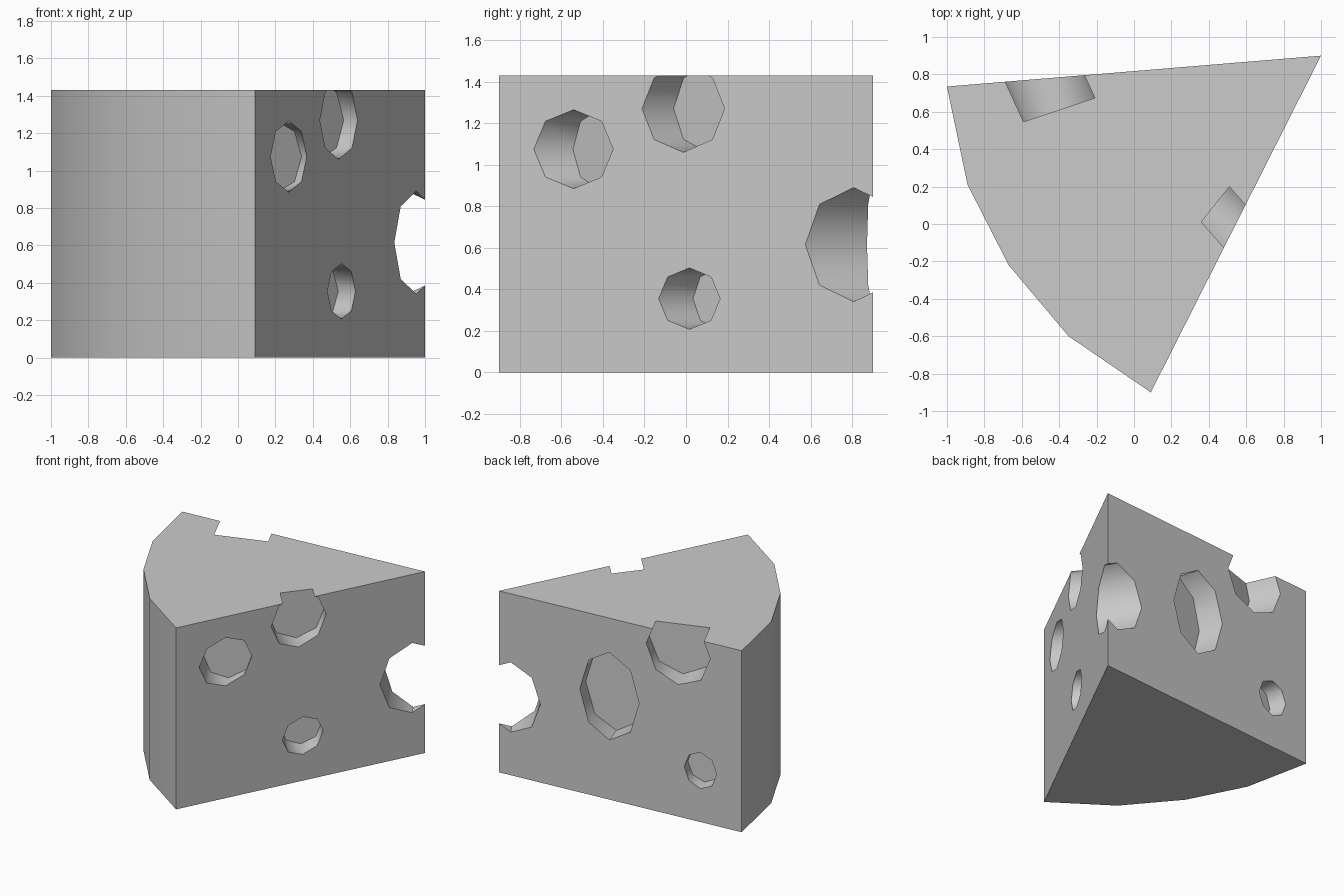
import bpy, bmesh, math
from mathutils import Vector

if "Cube" in bpy.data.objects:
    bpy.data.objects.remove(bpy.data.objects["Cube"])

HEIGHT = 1.43


def make_object(name, lower, upper):
    """Closed solid from two matching rings of points."""
    bm = bmesh.new()
    a = [bm.verts.new(p) for p in lower]
    b = [bm.verts.new(p) for p in upper]
    n = len(a)
    bm.faces.new(a)
    bm.faces.new(b[::-1])
    for i in range(n):
        j = (i + 1) % n
        bm.faces.new((a[i], b[i], b[j], a[j]))
    bmesh.ops.recalc_face_normals(bm, faces=bm.faces)
    mesh = bpy.data.meshes.new(name)
    bm.to_mesh(mesh)
    bm.free()
    obj = bpy.data.objects.new(name, mesh)
    bpy.context.collection.objects.link(obj)
    return obj


def hole(mouth, floor, side, z, ru, rz):
    """Eight-sided slanted cutter from a flat floor out through the mouth."""
    u = Vector((*side, 0)).normalized()
    base = Vector((*floor, z))
    out = (Vector((*mouth, z)) - base) * 1.9
    ring = []
    for i in range(8):
        t = i * math.pi / 4
        ring.append(base + u * ru * math.cos(t) + Vector((0, 0, rz * math.sin(t))))
    return make_object("hole_cutter", ring, [p + out for p in ring])


# Wedge body: two flat cut sides and a faceted curved rind
outline = [(1.0, 0.90), (-1.0, 0.735), (-0.89, 0.21),
           (-0.67, -0.22), (-0.35, -0.60), (0.09, -0.90)]
cheese = make_object("cheese_wedge",
                     [(x, y, 0) for x, y in outline],
                     [(x, y, HEIGHT) for x, y in outline])

# Holes: mouth xy, floor xy, floor direction, z, half width, half height
holes = [
    # right cut side
    ((0.275, -0.55), (0.21, -0.42), (0.72, 0.69), 1.075, 0.18, 0.19),
    ((0.54, -0.015), (0.435, 0.105), (0.62, 0.785), 1.27, 0.21, 0.21),
    ((0.55, 0.02), (0.44, 0.155), (0.62, 0.785), 0.355, 0.155, 0.148),
    # back cut side
    ((-0.48, 0.785), (-0.40, 0.61), (0.949, 0.316), 1.305, 0.25, 0.265),
    ((0.09, 0.825), (0.14, 0.665), (0.98, 0.2), 0.815, 0.24, 0.345),
    ((-0.66, 0.763), (-0.62, 0.655), (0.98, 0.2), 0.406, 0.13, 0.143),
    # bite through the thin tip
    ((0.838, 1.002), (1.195, 0.40), (0.86, 0.51), 0.615, 0.22, 0.275),
]
for h in holes:
    cutter = hole(*h)
    mod = cheese.modifiers.new("hole", 'BOOLEAN')
    mod.operation = 'DIFFERENCE'
    mod.solver = 'EXACT'
    mod.object = cutter
    bpy.context.view_layer.objects.active = cheese
    bpy.ops.object.modifier_apply(modifier=mod.name)
    bpy.data.objects.remove(cutter)

# Smooth the rind and hole walls, keep the cut edges crisp
bpy.ops.object.select_all(action='DESELECT')
cheese.select_set(True)
bpy.context.view_layer.objects.active = cheese
bpy.ops.object.shade_smooth_by_angle(angle=math.radians(50))
